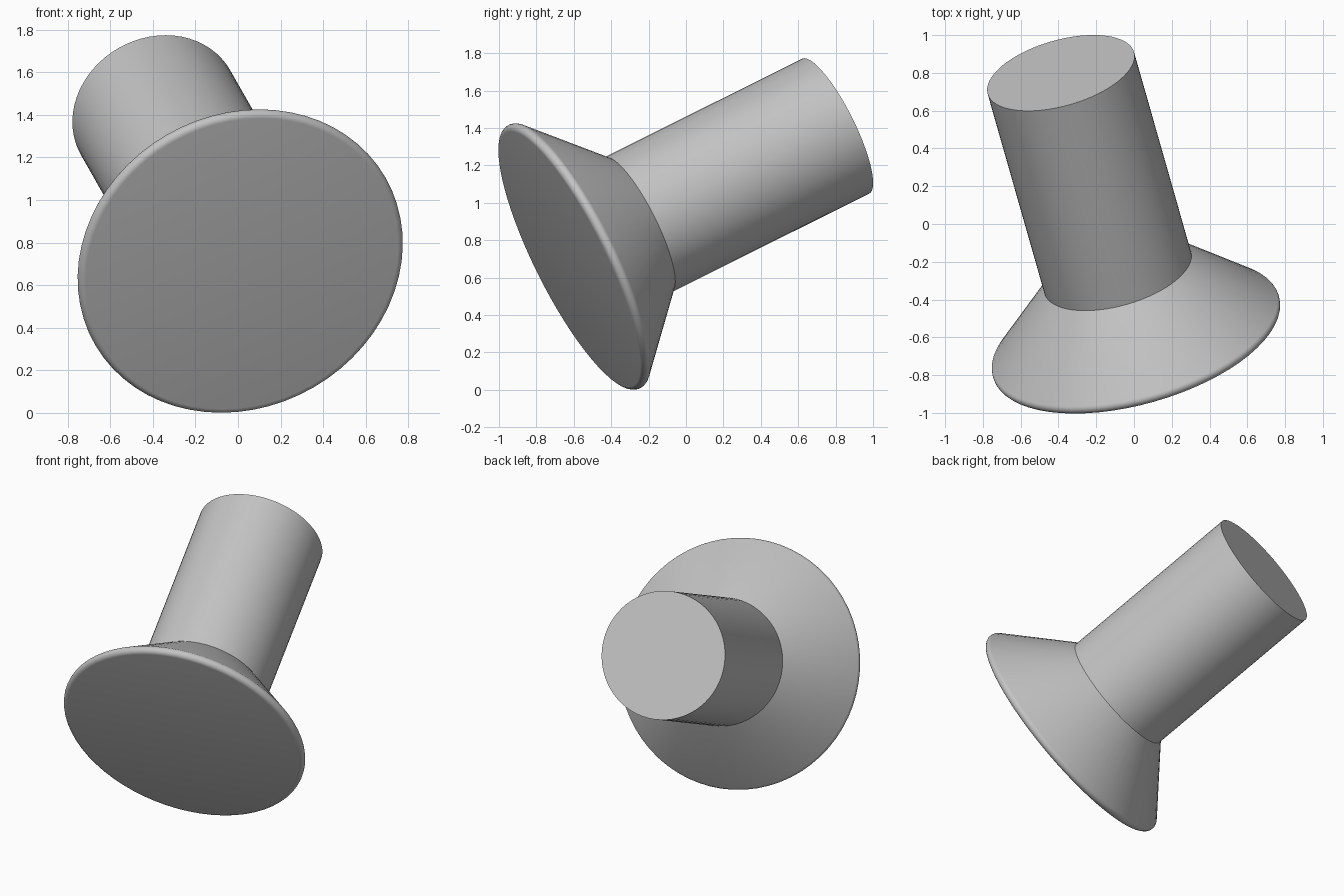
import bpy
import bmesh
from math import cos, sin, pi, radians
from mathutils import Vector

cube = bpy.data.objects.get("Cube")
if cube:
    bpy.data.objects.remove(cube, do_unlink=True)

grey = bpy.data.materials.new("plain grey")
grey.use_nodes = True
colour = (0.55, 0.55, 0.55, 1)
grey.diffuse_color = colour
grey.node_tree.nodes["Principled BSDF"].inputs["Base Color"].default_value = colour

SIDES = 64
AXIS = Vector((-0.247, 0.867, 0.433)).normalized()
JOINT = Vector((-0.086, -0.258, 0.882))   # centre of the shaft's lower end


def lathe(name, profile):
    """Turn (radius, height) points around the tilted axis; the flat end is capped."""
    bm = bmesh.new()
    rings = []
    for r, h in profile:
        rings.append([bm.verts.new((r * cos(2 * pi * i / SIDES),
                                    r * sin(2 * pi * i / SIDES), h))
                      for i in range(SIDES)])
    for a, b in zip(rings, rings[1:]):
        for i in range(SIDES):
            j = (i + 1) % SIDES
            bm.faces.new((a[i], a[j], b[j], b[i]))
    # Close the end that lies away from the joint
    if abs(profile[0][1]) > 0:
        bm.faces.new(rings[0][::-1])
    else:
        bm.faces.new(rings[-1])
    mesh = bpy.data.meshes.new(name)
    bm.to_mesh(mesh)
    bm.free()
    mesh.materials.append(grey)
    obj = bpy.data.objects.new(name, mesh)
    bpy.context.collection.objects.link(obj)
    obj.location = JOINT
    obj.rotation_euler = AXIS.to_track_quat('Z', 'Y').to_euler()
    bpy.ops.object.select_all(action='DESELECT')
    obj.select_set(True)
    bpy.context.view_layer.objects.active = obj
    bpy.ops.object.shade_smooth_by_angle(angle=radians(30))
    return obj


SHAFT_R, SHAFT_LEN = 0.403, 1.22
RIM_R, RIM_H, ROUND = 0.757, -0.39, 0.03

# Cone with a rounded rim and a flat face
rim = [(RIM_R + ROUND * cos(radians(a)), RIM_H + ROUND * sin(radians(a)))
       for a in range(-90, 46, 15)]
lathe("flared_base", rim + [(SHAFT_R, 0)])

# Cylindrical shaft
lathe("shaft", [(SHAFT_R, 0), (SHAFT_R, SHAFT_LEN)])
